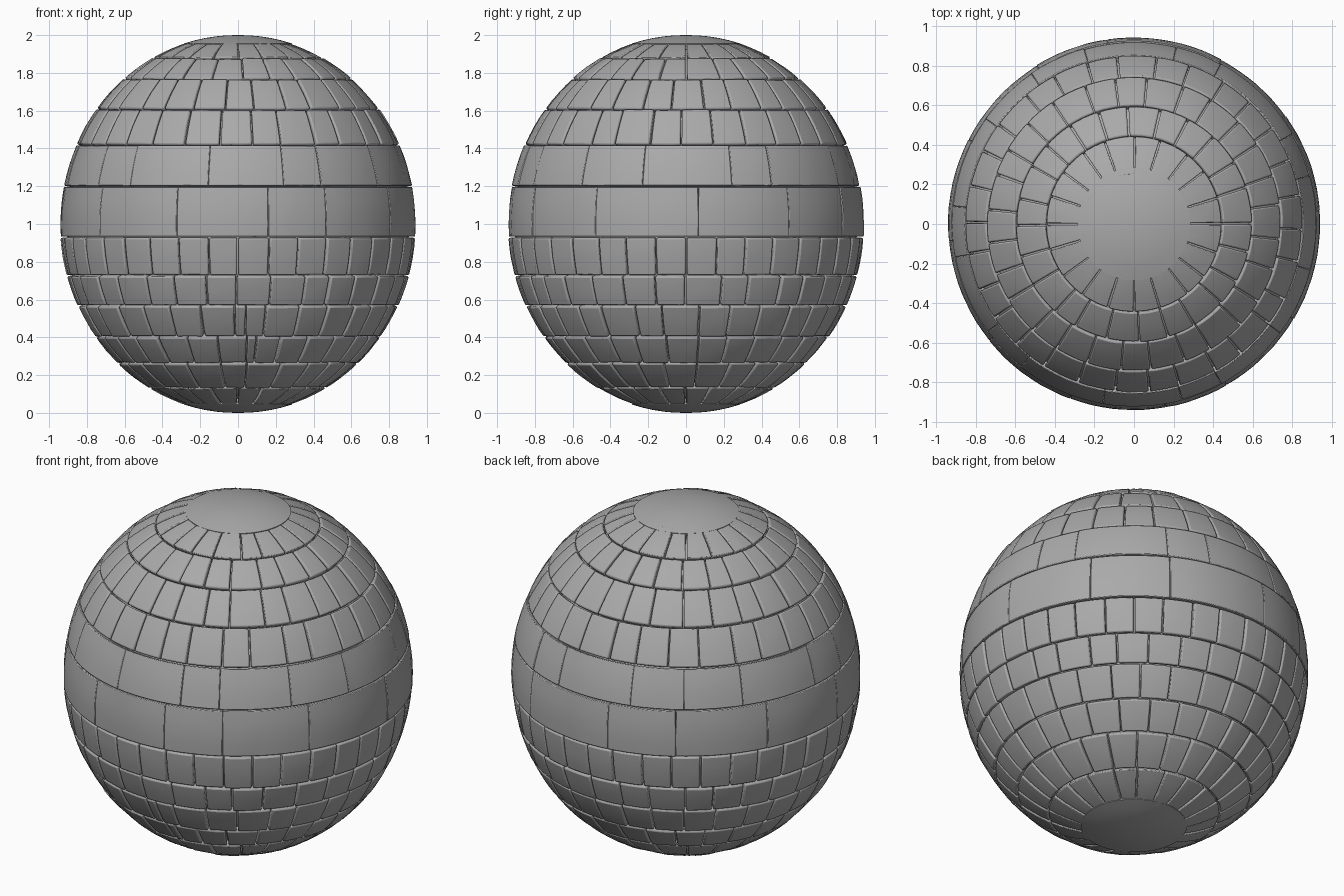
import bpy, bmesh, math, random
from mathutils import Vector

random.seed(7)
if "Cube" in bpy.data.objects:
    bpy.data.objects.remove(bpy.data.objects["Cube"])

RADIUS = 0.94      # equatorial radius; the half height is 1
GAP = 0.007        # joint width between stones

stone = bpy.data.materials.new("grey stone")
stone.use_nodes = True
colour = (0.4, 0.4, 0.4, 1)
stone.diffuse_color = colour
stone.node_tree.nodes["Principled BSDF"].inputs["Base Color"].default_value = colour


def point(angle, lat, scale=1.0):
    """Point on the slightly tall ball; angle 0 faces the front."""
    r = RADIUS * math.cos(lat) * scale
    return Vector((r * math.sin(angle), -r * math.cos(angle), 1 + math.sin(lat) * scale))


def latitude(z):
    return math.asin(max(-1, min(1, z - 1)))


def finish(bm, name, bevel=0):
    bmesh.ops.recalc_face_normals(bm, faces=bm.faces)
    mesh = bpy.data.meshes.new(name)
    bm.to_mesh(mesh)
    bm.free()
    mesh.materials.append(stone)
    obj = bpy.data.objects.new(name, mesh)
    bpy.context.collection.objects.link(obj)
    if bevel:
        mod = obj.modifiers.new("worn edges", "BEVEL")
        mod.width = bevel
        mod.segments = 2
        mod.limit_method = "ANGLE"
        mod.angle_limit = math.radians(50)
    bpy.ops.object.select_all(action="DESELECT")
    obj.select_set(True)
    bpy.context.view_layer.objects.active = obj
    bpy.ops.object.shade_smooth_by_angle(angle=math.radians(40))
    return obj


def add_block(bm, a0, a1, t0, t1, rough):
    """Curved stone: an outer and an inner grid joined round the rim."""
    nu = max(3, round((a1 - a0) / 0.06))
    nv = 4
    lift = random.uniform(-rough, rough)
    layers = []
    for outer in (True, False):
        grid = []
        for j in range(nv + 1):
            row = []
            for i in range(nu + 1):
                s = 1 + lift + random.uniform(-rough, rough) / 3 if outer else 0.94
                row.append(bm.verts.new(point(a0 + (a1 - a0) * i / nu,
                                              t0 + (t1 - t0) * j / nv, s)))
            grid.append(row)
        for j in range(nv):
            for i in range(nu):
                bm.faces.new((grid[j][i], grid[j][i + 1], grid[j + 1][i + 1], grid[j + 1][i]))
        rim = (grid[0][:-1] + [r[-1] for r in grid[:-1]]
               + grid[-1][:0:-1] + [r[0] for r in grid[:0:-1]])
        layers.append(rim)
    out, inn = layers
    for k in range(len(out)):
        n = (k + 1) % len(out)
        bm.faces.new((out[k], out[n], inn[n], inn[k]))


def add_course(name, z0, z1, count, start=0.0, sliver=False, gap=GAP, jitter=0.1, bevel=0.008):
    """One ring of stones, with uneven widths and perhaps one thin filler stone."""
    t0, t1 = latitude(z0), latitude(z1)
    r = RADIUS * math.cos((t0 + t1) / 2)
    step = math.tau / count
    cuts = [start + step * (i + random.uniform(-jitter, jitter)) for i in range(count)]
    if sliver:
        cuts.insert(1, cuts[0] + 0.07)
    cuts.append(cuts[0] + math.tau)
    bm = bmesh.new()
    for a, b in zip(cuts, cuts[1:]):
        half = gap * random.uniform(0.3, 0.7) / r
        add_block(bm, a + half, b - half, t0 + GAP / 2, t1 - GAP / 2, 0.003)
    finish(bm, name, bevel)


def add_cap(name, sign, edge_radius):
    """Smooth dome closing a pole, a hair proud of the stones below it."""
    bm = bmesh.new()
    edge = math.acos(edge_radius / RADIUS)
    rings, sides = 5, 40
    pole = bm.verts.new((0, 0, 1 + sign))
    last = None
    for j in range(1, rings + 2):
        lat = math.pi / 2 + (edge - math.pi / 2) * min(j, rings) / rings
        scale = 0.97 if j > rings else 1 + 0.003 * j / rings
        ring = [bm.verts.new(point(math.tau * i / sides, sign * lat, scale)) for i in range(sides)]
        for i in range(sides):
            n = (i + 1) % sides
            bm.faces.new((last[i], last[n], ring[n], ring[i]) if last else (pole, ring[n], ring[i]))
        last = ring
    finish(bm, name)


# Solid core that closes the joints
bm = bmesh.new()
bmesh.ops.create_uvsphere(bm, u_segments=64, v_segments=32, radius=1)
for v in bm.verts:
    v.co = Vector((v.co.x * RADIUS * 0.965, v.co.y * RADIUS * 0.965, 1 + v.co.z * 0.965))
finish(bm, "core")

# Lower courses
add_course("bottom_ring", 0.035, 0.13, 20, bevel=0.005)
add_course("lower_course_1", 0.13, 0.26, 24, 0.1)
add_course("lower_course_2", 0.26, 0.40, 28, 0.08, sliver=True)
add_course("lower_course_3", 0.40, 0.565, 30, -0.03, sliver=True)
add_course("lower_course_4", 0.565, 0.725, 32)
add_course("lower_course_5", 0.725, 0.93, 36, jitter=0.04)

# Wide belt stones with tight joints
add_course("belt_lower", 0.93, 1.20, 12, 0.1, gap=0.001, jitter=0.25, bevel=0.004)
add_course("belt_upper", 1.20, 1.42, 16, -0.19, gap=0.001, jitter=0.25, bevel=0.004)

# Upper courses
add_course("upper_course_1", 1.42, 1.61, 30, 0.08)
add_course("upper_course_2", 1.61, 1.77, 28, 0.12)
add_course("upper_course_3", 1.77, 1.88, 24, 0.03)
add_course("top_ring", 1.88, 1.965, 20, bevel=0.005)

# Domes at the poles
add_cap("top_cap", 1, 0.285)
add_cap("bottom_cap", -1, 0.285)
